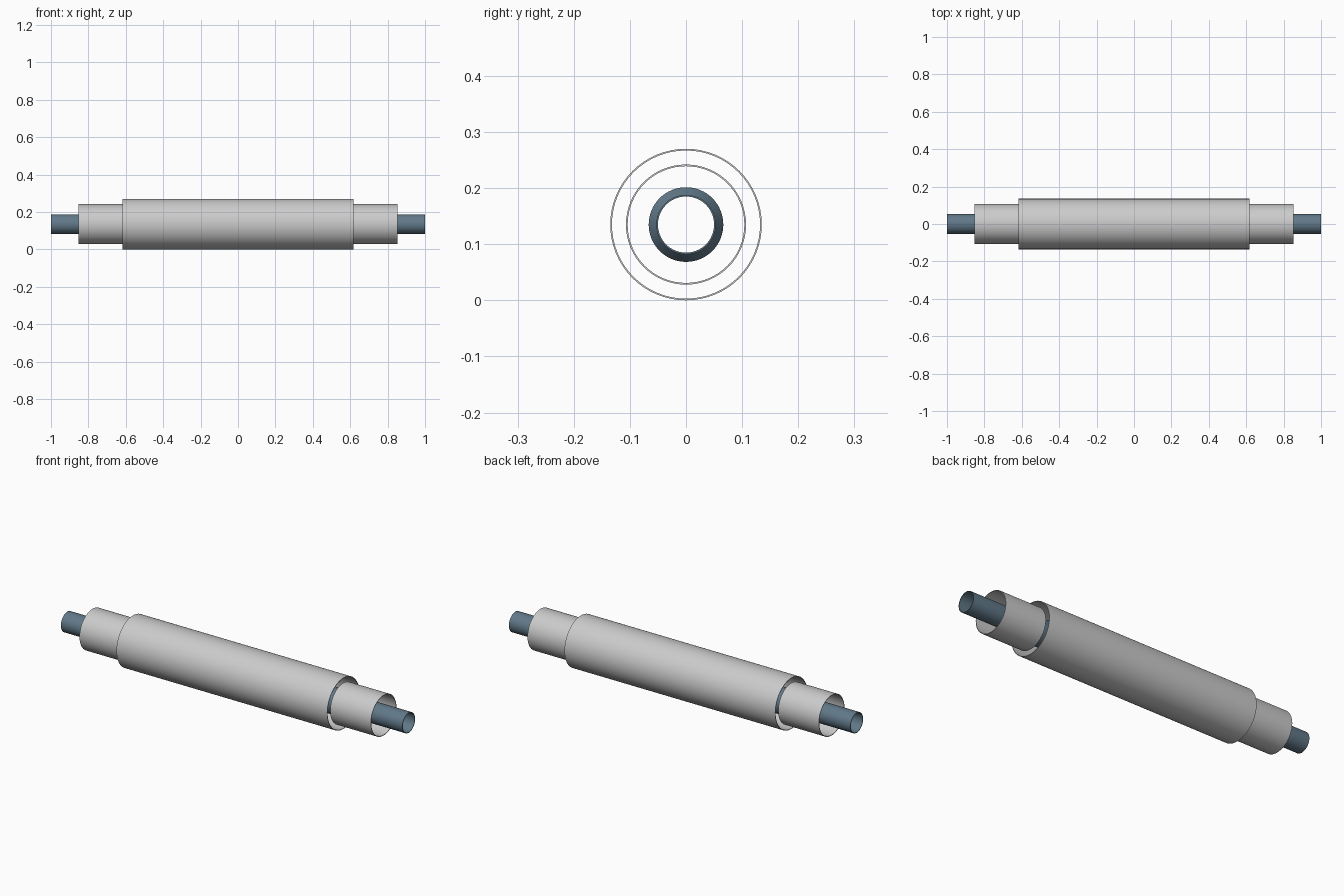
import bpy, bmesh, math

if "Cube" in bpy.data.objects:
    bpy.data.objects.remove(bpy.data.objects["Cube"])

SIDES = 64
R_OUT, R_MID, R_PIPE, R_WIDE = 0.135, 0.107, 0.053, 0.0665
WALL = 0.003


def revolve(name, outer, material=None):
    """Thin-walled tube about x from an outer (x, radius) profile."""
    loop = outer + [(x, r - WALL) for x, r in reversed(outer)]
    bm = bmesh.new()
    rings = []
    for x, r in loop:
        rings.append([bm.verts.new((x, r * math.cos(a), R_OUT + r * math.sin(a)))
                      for a in (2 * math.pi * i / SIDES for i in range(SIDES))])
    for k, ring in enumerate(rings):
        nxt = rings[(k + 1) % len(rings)]
        for i in range(SIDES):
            j = (i + 1) % SIDES
            bm.faces.new((ring[i], ring[j], nxt[j], nxt[i]))
    bmesh.ops.recalc_face_normals(bm, faces=bm.faces)
    mesh = bpy.data.meshes.new(name)
    bm.to_mesh(mesh)
    bm.free()
    if material:
        mesh.materials.append(material)
    obj = bpy.data.objects.new(name, mesh)
    bpy.context.collection.objects.link(obj)
    bpy.ops.object.select_all(action='DESELECT')
    obj.select_set(True)
    bpy.context.view_layer.objects.active = obj
    bpy.ops.object.shade_smooth_by_angle(angle=math.radians(30))
    return obj


blue = bpy.data.materials.new("blue_grey")
blue.diffuse_color = (0.12, 0.19, 0.25, 1)
blue.use_nodes = True
blue.node_tree.nodes["Principled BSDF"].inputs["Base Color"].default_value = blue.diffuse_color

# Large central sleeve
revolve("outer_sleeve", [(-0.617, R_OUT), (0.617, R_OUT)])

# Smaller sleeves at both ends
revolve("left_end_sleeve", [(-0.853, R_MID), (-0.615, R_MID)])
revolve("right_end_sleeve", [(0.615, R_MID), (0.853, R_MID)])

# Inner pipe, stepped wider in the middle
half = [(0.60, R_WIDE), (0.62, R_PIPE), (1.0, R_PIPE)]
revolve("inner_pipe", [(-x, r) for x, r in reversed(half)] + half, blue)
